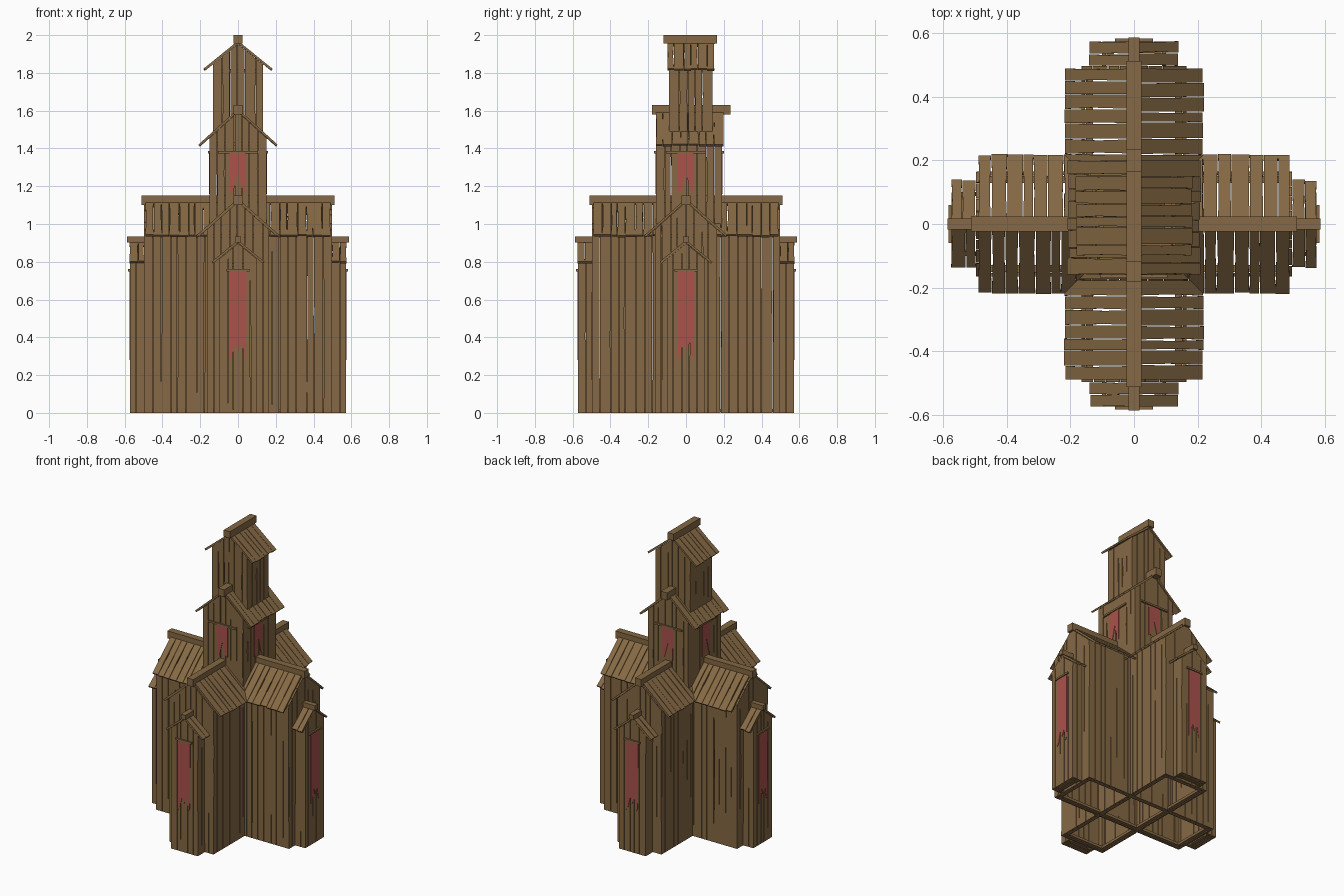
import bpy, bmesh, random
from math import radians
from mathutils import Matrix, Vector

if "Cube" in bpy.data.objects:
    bpy.data.objects.remove(bpy.data.objects["Cube"])

random.seed(4)


def material(name, col):
    m = bpy.data.materials.new(name)
    m.diffuse_color = (*col, 1)
    m.use_nodes = True
    m.node_tree.nodes["Principled BSDF"].inputs["Base Color"].default_value = m.diffuse_color
    return m


WOOD = material("wood", (0.235, 0.14, 0.058))
RED = material("red_cloth", (0.40, 0.085, 0.07))


def finish(name, bm, mat, place):
    bmesh.ops.recalc_face_normals(bm, faces=bm.faces)
    bm.transform(place)
    me = bpy.data.meshes.new(name)
    bm.to_mesh(me)
    bm.free()
    me.materials.append(mat)
    ob = bpy.data.objects.new(name, me)
    bpy.context.collection.objects.link(ob)


def frame(origin, u, v):
    u, v = Vector(u).normalized(), Vector(v).normalized()
    m = Matrix((u, v, u.cross(v))).transposed().to_4x4()
    m.translation = origin
    return m


def slab(bm, M, pts, t):
    """Flat outline pushed back by thickness t."""
    f = [bm.verts.new(M @ Vector((u, v, 0))) for u, v in pts]
    b = [bm.verts.new(M @ Vector((u, v, -t))) for u, v in pts]
    bm.faces.new(f)
    bm.faces.new(b[::-1])
    for i in range(len(pts)):
        j = (i + 1) % len(pts)
        bm.faces.new((f[i], b[i], b[j], f[j]))


def box(bm, lo, hi):
    lo, hi = Vector(lo), Vector(hi)
    M = Matrix.Translation((lo + hi) / 2) @ Matrix.Diagonal((*(hi - lo), 1))
    bmesh.ops.create_cube(bm, size=1, matrix=M)


def planks(bm, M, u0, u1, pitch, v0, top, t, mid=0.004, end=0.002, ragged=0.0):
    """Row of uneven boards from v0 to top(u), with thin gaps between them."""
    n = max(2, round((u1 - u0) / pitch))
    w = (u1 - u0) / n
    cuts = [u0 + w * (i + (random.uniform(-.2, .2) if 0 < i < n else 0)) for i in range(n + 1)]
    for a, b in zip(cuts, cuts[1:]):
        def g(k):
            return random.uniform(0.1, 1) * k
        a0, am, a1 = a + g(end), a + g(mid), a + g(end)
        b0, bm_, b1 = b - g(end), b - g(mid), b - g(end)
        r = random.uniform(-ragged, ragged)
        vm = v0 + (top(a) - v0) * random.uniform(.4, .65)
        pts = [(a0, v0), (b0, v0), (bm_, vm), (b1, top(b1) + r)]
        if a1 < 0 < b1:
            pts.append((0, top(0) + r))
        pts += [(a1, top(a1) + r), (am, vm)]
        slab(bm, M, pts, t * random.uniform(.75, 1))


def gabled(name, place, hw, l0, l1, z0, R, ex, ez, r0, r1, ridge, open_back=False):
    """Plank house: ridge along local y, walls l0..l1, roof r0..r1, ridge=(y0,y1,z0,z1)."""
    s = (R - ez) / ex
    t = 0.014

    def gable_top(u):
        return R - 0.018 - abs(u) * s
    bm = bmesh.new()
    planks(bm, frame((0, l0, 0), (1, 0, 0), (0, 0, 1)), -hw, hw, .042, z0, gable_top, t)
    if not open_back:
        planks(bm, frame((0, l1, 0), (-1, 0, 0), (0, 0, 1)), -hw, hw, .042, z0, gable_top, t)
    for sx in (1, -1):
        e = gable_top(hw)
        mid = (l0 + l1) / 2
        L = (l1 - l0) / 2
        planks(bm, frame((sx * hw, mid, 0), (0, sx, 0), (0, 0, 1)), -L, L, .045, z0,
               lambda u: e, t)
    finish(name + "_walls", bm, WOOD, place)

    # roof boards
    bm = bmesh.new()
    for sx in (1, -1):
        v = Vector((sx * ex, 0, ez - R))
        M = frame((0, (r0 + r1) / 2, R), (0, -sx, 0), v)
        planks(bm, M, -(r1 - r0) / 2, (r1 - r0) / 2, .045, 0,
               lambda u: v.length - .003, .014, mid=.005, end=.0015, ragged=.004)
    finish(name + "_roof", bm, WOOD, place)

    # ridge beam
    bm = bmesh.new()
    k = 0.023 if ridge[3] - ridge[2] > .04 else 0.017
    box(bm, (-k, ridge[0], ridge[2]), (k, ridge[1], ridge[3]))
    finish(name + "_ridge_beam", bm, WOOD, place)

    # corner posts and sill / plate beams inside the walls
    bm = bmesh.new()
    x, a, b, q = hw - .014, l0 + .014, l1 - .014, .022
    e = gable_top(hw) - .02
    for sx in (1, -1):
        xs = sorted((sx * x, sx * (x - q)))
        for ya, yb in ((a, a + q), (b - q, b)):
            box(bm, (xs[0], ya, z0), (xs[1], yb, e))
        for z in (z0 + .004, e - q):
            box(bm, (xs[0], a + q, z), (xs[1], b - q, z + q * .8))
    for ya, yb in ((a, a + q), (b - q, b)):
        for z in (z0 + .004, e - q):
            box(bm, (-x + q, ya, z), (x - q, yb, z + q * .8))
    finish(name + "_frame", bm, WOOD, place)


def banner(name, place, dist, pts, rod_w, rod_z):
    M = frame((0, -dist - .004, 0), (1, 0, 0), (0, 0, 1))
    bm = bmesh.new()
    slab(bm, M, pts, .003)
    finish(name + "_cloth", bm, RED, place)
    bm = bmesh.new()
    box(bm, (-rod_w, -dist - .010, rod_z - .006), (rod_w, -dist, rod_z + .006))
    finish(name + "_rod", bm, WOOD, place)


def turn(deg):
    return Matrix.Rotation(radians(deg), 4, 'Z')


# two crossing naves
for i, a in enumerate((0, 90)):
    gabled(f"nave_{i + 1}", turn(a), .165, -.497, .497, 0, 1.135, .22, .94,
           -.49, .49, (-.512, .512, 1.10, 1.15))

# porch with long banner at each of the four ends
LONG = [(-.046, .75), (-.044, .28), (-.03, .30), (-.015, .37), (0, .33),
        (.02, .37), (.034, .29), (.043, .31), (.046, .75)]
for i in range(4):
    T = turn(90 * i)
    gabled(f"porch_{i + 1}", T, .10, -.573, -.497, 0, .915, .14, .80,
           -.575, -.497, (-.587, -.49, .903, .935), open_back=True)
    banner(f"porch_banner_{i + 1}", T, .573, LONG, .06, .755)

# middle tower
gabled("middle_tower", Matrix(), .15, -.16, .19, .95, 1.61, .21, 1.42,
       -.16, .20, (-.18, .235, 1.58, 1.63))

# upper tower
gabled("upper_tower", Matrix(), .132, -.09, .14, 1.43, 1.97, .185, 1.82,
       -.10, .15, (-.12, .165, 1.955, 2.0))

# forked banners on the middle tower
FORK = [(-.045, 1.375), (-.043, 1.16), (-.025, 1.17), (0, 1.27),
        (.025, 1.17), (.036, 1.16), (.038, 1.375)]
for i, d in enumerate((.16, .15, .19, .15)):
    banner(f"tower_banner_{i + 1}", turn(90 * i), d, FORK, .105, 1.38)
